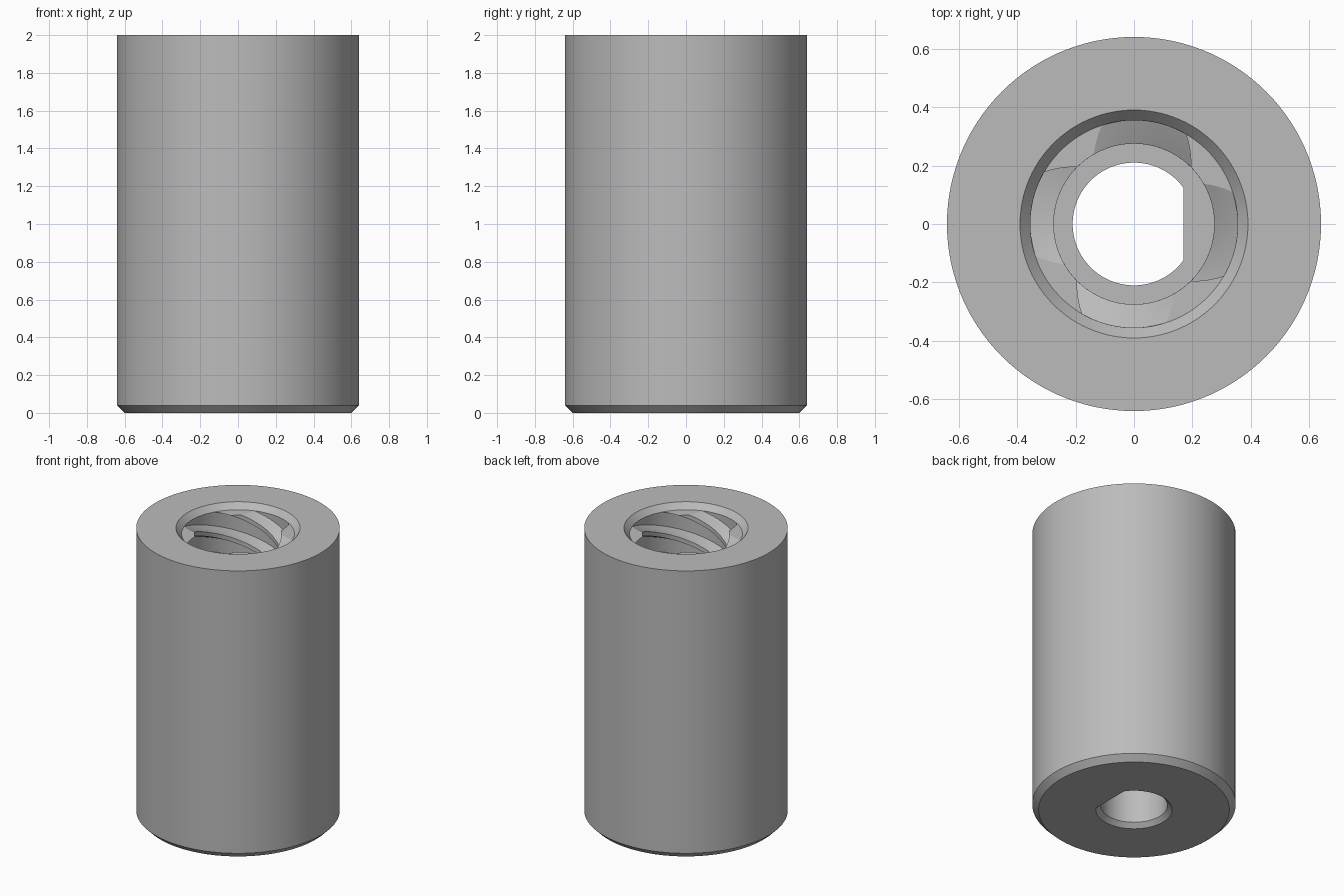
import bpy, bmesh, math

if "Cube" in bpy.data.objects:
    bpy.data.objects.remove(bpy.data.objects["Cube"])

N = 120                      # points round each ring
STEP = 360 / N
LEAD = 0.72                  # rise of the thread per turn
TOP, FLOOR = 1.96, 1.0       # ends of the threaded bore
ROOT, CREST = 0.355, 0.275
TURN = (TOP - FLOOR) / LEAD * 360


def circle(r):
    return lambda a, section: r


# Four-start thread section
def thread(a, section):
    s = section % 90
    if s < 18 or s > 60:
        return ROOT
    if s < 30:
        return ROOT + (CREST - ROOT) * (s - 18) / 12
    if s <= 45:
        return CREST
    return CREST + (ROOT - CREST) * (s - 45) / 15


# Round hole with one flat towards +x
def flat_hole(r, flat):
    def radius(a, section):
        c = math.cos(math.radians(a))
        return min(r, flat / c) if c > 0 else r
    return radius


bm = bmesh.new()


def ring(z, radius, twist):
    verts = []
    for i in range(N):
        a = i * STEP - twist
        r = radius(a, i * STEP)
        t = math.radians(a)
        verts.append(bm.verts.new((r * math.cos(t), r * math.sin(t), z)))
    return verts


# Bore, from the top chamfer down through the thread
rings = [ring(2.0, circle(0.39), 0), ring(TOP, circle(ROOT), 0)]
LAYERS = 80
for k in range(LAYERS + 1):
    f = k / LAYERS
    rings.append(ring(TOP + (FLOOR - TOP) * f, thread, TURN * f))

# Flatted shaft hole, base and outer wall
for z, radius in ((FLOOR, flat_hole(0.21, 0.17)), (0.03, flat_hole(0.21, 0.17)),
                  (0, flat_hole(0.24, 0.197)), (0, circle(0.60)),
                  (0.04, circle(0.64)), (2.0, circle(0.64))):
    rings.append(ring(z, radius, TURN))

# Close the outer rim onto the bore, undoing the twist
shift = round(TURN / STEP) % N
rings.append(rings[0][-shift:] + rings[0][:-shift])
rolled = [rings[0][(i - shift) % N] for i in range(N)]
rings[-1] = rolled

for upper, lower in zip(rings, rings[1:]):
    for i in range(N):
        j = (i + 1) % N
        bm.faces.new((upper[i], upper[j], lower[j], lower[i]))

bmesh.ops.remove_doubles(bm, verts=bm.verts[:], dist=0.0001)
bmesh.ops.recalc_face_normals(bm, faces=bm.faces[:])
mesh = bpy.data.meshes.new("threaded_sleeve")
bm.to_mesh(mesh)
bm.free()

# Plain grey
grey = bpy.data.materials.new("grey")
grey.use_nodes = True
colour = (0.5, 0.5, 0.5, 1)
grey.diffuse_color = colour
grey.node_tree.nodes["Principled BSDF"].inputs["Base Color"].default_value = colour
mesh.materials.append(grey)

sleeve = bpy.data.objects.new("threaded_sleeve", mesh)
bpy.context.collection.objects.link(sleeve)
bpy.ops.object.select_all(action='DESELECT')
sleeve.select_set(True)
bpy.context.view_layer.objects.active = sleeve
bpy.ops.object.shade_smooth_by_angle(angle=math.radians(20))
